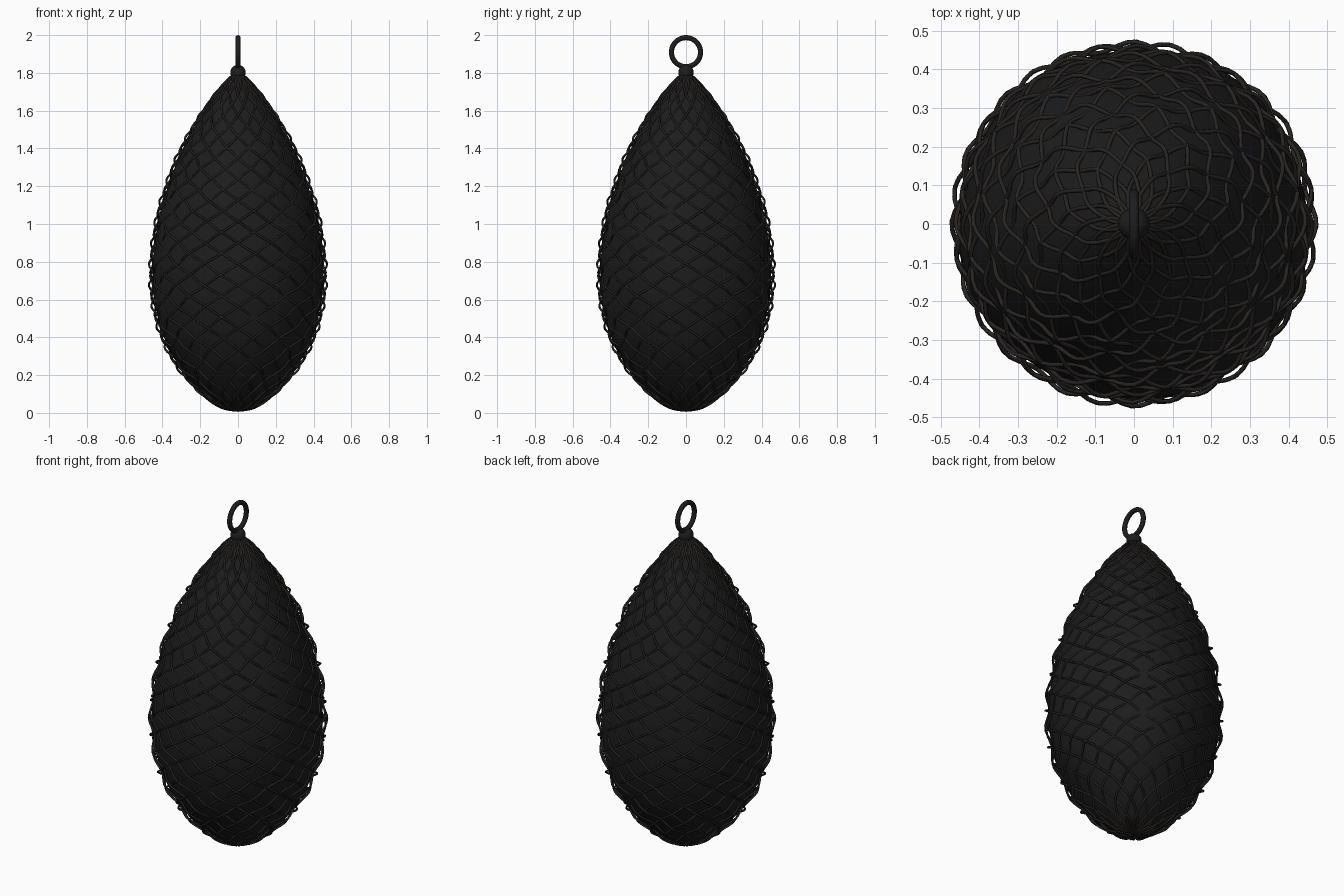
import bpy, bmesh, math
from mathutils import Vector

if "Cube" in bpy.data.objects:
    bpy.data.objects.remove(bpy.data.objects["Cube"])

# Silhouette of the teardrop: (radius, height)
PROFILE = [(0.0, 0.01), (0.09, 0.03), (0.19, 0.105), (0.285, 0.21), (0.35, 0.31), (0.4, 0.42),
           (0.433, 0.54), (0.45, 0.66), (0.45, 0.8), (0.436, 0.93), (0.41, 1.07), (0.37, 1.2),
           (0.322, 1.33), (0.26, 1.46), (0.19, 1.58), (0.115, 1.69), (0.055, 1.76), (0.015, 1.795)]
STRANDS, TURNS, STEPS = 16, 1.0, 160


def material(name, color):
    m = bpy.data.materials.new(name)
    m.diffuse_color = (*color, 1)
    m.use_nodes = True
    m.node_tree.nodes["Principled BSDF"].inputs["Base Color"].default_value = m.diffuse_color
    return m


BLACK = material("black", (0.012, 0.012, 0.012))
WIRE = material("dark_wire", (0.02, 0.017, 0.015))


def profile(t):
    """Smooth (radius, height) at t in 0..1."""
    n = len(PROFILE) - 1
    i = min(int(t * n), n - 1)
    u = t * n - i
    a, b, c, d = (Vector(PROFILE[max(0, min(n, i + k))]) for k in (-1, 0, 1, 2))
    return 0.5 * (2 * b + (c - a) * u + (2 * a - 5 * b + 4 * c - d) * u * u
                  + (3 * b - a - 3 * c + d) * u ** 3)


def lobes(ang, z):
    """Gentle uneven swelling of the body."""
    return 1 + 0.009 * math.cos(5 * ang + 1.5 * z) + 0.006 * math.sin(3 * ang - 3 * z)


def finish(obj, name, mat):
    obj.name = name
    obj.data.materials.append(mat)
    bpy.ops.object.select_all(action='DESELECT')
    obj.select_set(True)
    bpy.context.view_layer.objects.active = obj
    bpy.ops.object.shade_smooth()
    return obj


# Teardrop body: lathe of the profile with slight lobes
bm = bmesh.new()
SEG, ROWS = 72, 70
bottom = bm.verts.new((0, 0, 0.005))
top = bm.verts.new((0, 0, 1.8))
rings = []
for j in range(1, ROWS):
    r, z = profile(j / ROWS)
    ring = []
    for s in range(SEG):
        a = math.tau * s / SEG
        rr = r * lobes(a, z)
        ring.append(bm.verts.new((rr * math.cos(a), rr * math.sin(a), z)))
    rings.append(ring)
for s in range(SEG):
    n = (s + 1) % SEG
    bm.faces.new((bottom, rings[0][n], rings[0][s]))
    bm.faces.new((top, rings[-1][s], rings[-1][n]))
    for lo, hi in zip(rings, rings[1:]):
        bm.faces.new((lo[s], lo[n], hi[n], hi[s]))
mesh = bpy.data.meshes.new("body")
bm.to_mesh(mesh)
bm.free()
body = bpy.data.objects.new("body", mesh)
bpy.context.collection.objects.link(body)
finish(body, "teardrop_body", BLACK)


# Woven wire cage: two opposing families of spirals passing over and under
def spiral_family(name, direction):
    cu = bpy.data.curves.new(name, 'CURVE')
    cu.dimensions = '3D'
    cu.bevel_depth = 0.0058
    cu.bevel_resolution = 1
    for k in range(STRANDS):
        sp = cu.splines.new('POLY')
        sp.points.add(STEPS)
        for i in range(STEPS + 1):
            t = 0.01 + 0.985 * i / STEPS
            r, z = profile(t)
            turn = TURNS * math.tau * z / 1.8
            a = math.tau * k / STRANDS + direction * turn
            weave = math.cos(turn * STRANDS + math.pi * k) * direction
            fade = min(1, r / 0.3)
            rr = r + 0.003 + fade * (0.007 + 0.011 * weave)
            sp.points[i].co = (rr * math.cos(a), rr * math.sin(a), z, 1)
    obj = bpy.data.objects.new(name, cu)
    bpy.context.collection.objects.link(obj)
    finish(obj, name, WIRE)
    bpy.ops.object.convert(target='MESH')


spiral_family("wires_clockwise", -1)
spiral_family("wires_counterclockwise", 1)

# Bead on top and hanging ring
bpy.ops.mesh.primitive_uv_sphere_add(segments=32, ring_count=16, radius=0.041, location=(0, 0, 1.802))
finish(bpy.context.object, "top_bead", BLACK)
bpy.ops.mesh.primitive_torus_add(major_radius=0.077, minor_radius=0.0135, major_segments=48,
                                 minor_segments=14, location=(0, 0, 1.9095),
                                 rotation=(0, math.pi / 2, 0))
finish(bpy.context.object, "hanging_ring", BLACK)
